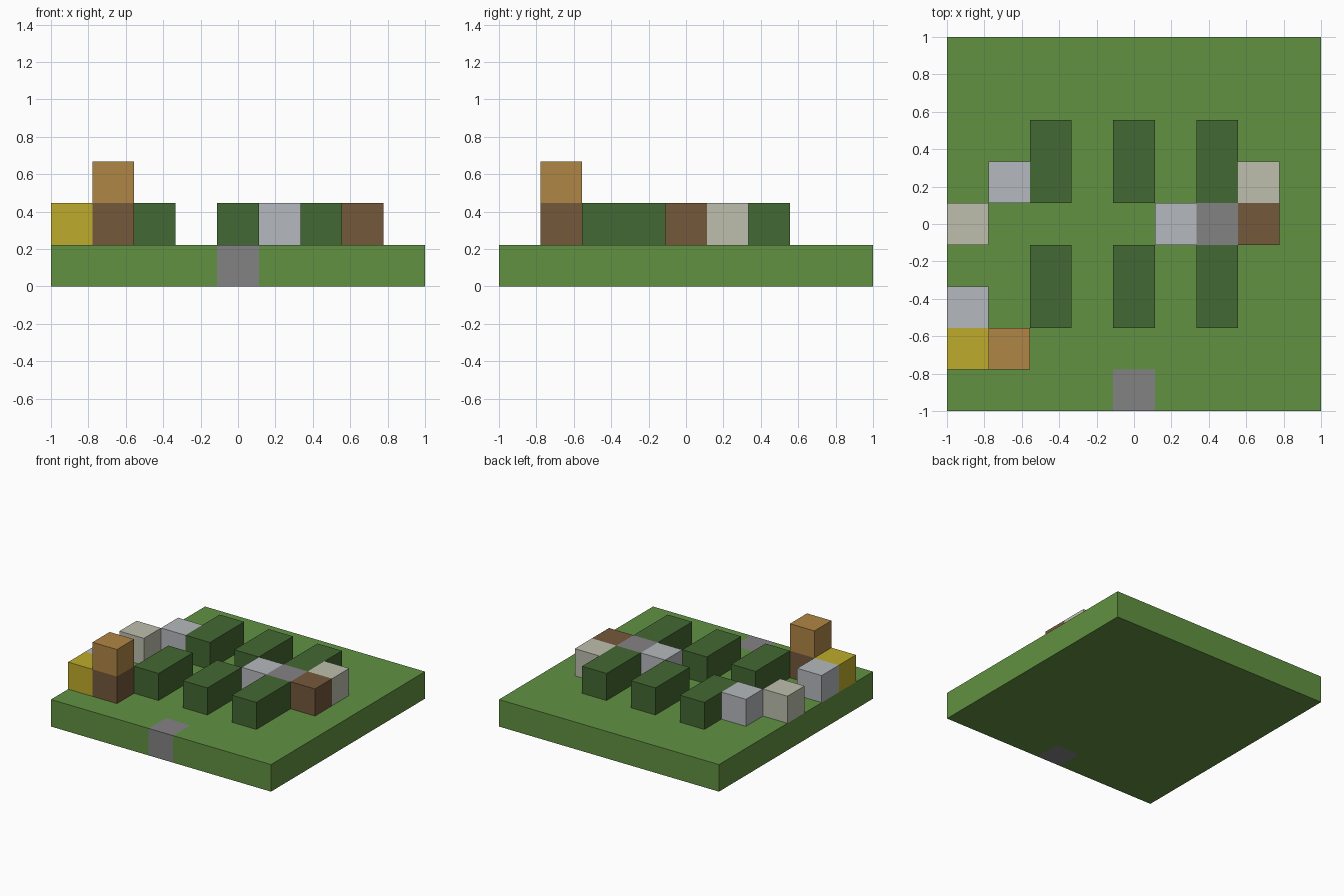
import bpy
import bmesh

if "Cube" in bpy.data.objects:
    bpy.data.objects.remove(bpy.data.objects["Cube"], do_unlink=True)

U = 2 / 9  # one block; the ground is nine blocks square


def linear(c):
    c /= 255
    return c / 12.92 if c <= 0.04045 else ((c + 0.055) / 1.055) ** 2.4


def material(name, *rgb):
    mat = bpy.data.materials.new(name)
    mat.use_nodes = True
    colour = (*map(linear, rgb), 1)
    mat.diffuse_color = colour
    mat.node_tree.nodes["Principled BSDF"].inputs["Base Color"].default_value = colour
    return mat


grass = material("grass green", 98, 145, 66)
leaf = material("dark leaf green", 68, 104, 51)
silver = material("silver grey", 181, 185, 189)
pale = material("pale stone", 189, 191, 173)
stone = material("mid grey", 132, 130, 132)
brown = material("wood brown", 117, 88, 59)
tan = material("tan orange", 176, 134, 69)
yellow = material("straw yellow", 191, 171, 44)


def prism(name, outline, level, mat):
    """Extrude an outline, in block units, by one block from the given level."""
    bm = bmesh.new()
    base = bm.faces.new([bm.verts.new((x * U, y * U, level * U)) for x, y in outline])
    top = bmesh.ops.extrude_face_region(bm, geom=[base], use_keep_orig=True)["geom"]
    bmesh.ops.translate(bm, vec=(0, 0, U),
                        verts=[v for v in top if isinstance(v, bmesh.types.BMVert)])
    bmesh.ops.recalc_face_normals(bm, faces=bm.faces)
    mesh = bpy.data.meshes.new(name)
    bm.to_mesh(mesh)
    bm.free()
    mesh.materials.append(mat)
    obj = bpy.data.objects.new(name, mesh)
    bpy.context.collection.objects.link(obj)
    return obj


def block(name, i, j, level, mat, depth=1):
    """Block centred on column i, starting at row j and running back by depth."""
    x0, x1, y0, y1 = i - 0.5, i + 0.5, j - 0.5, j - 0.5 + depth
    return prism(name, [(x0, y0), (x1, y0), (x1, y1), (x0, y1)], level, mat)


# Ground slab, notched at the front for the path stone
E, H = 4.5, 0.5
prism("ground", [(-E, -E), (-H, -E), (-H, 1 - E), (H, 1 - E),
                 (H, -E), (E, -E), (E, E), (-E, E)], 0, grass)
block("path_stone", 0, -4, 0, stone)

# Two rows of three hedges
for i, side in ((-2, "right"), (0, "middle"), (2, "left")):
    block(f"front_hedge_{side}", i, -2, 1, leaf, depth=2)
    block(f"back_hedge_{side}", i, 1, 1, leaf, depth=2)

# Group on the left
block("left_silver_block", 1, 0, 1, silver)
block("left_grey_block", 2, 0, 1, stone)
block("left_wood_block", 3, 0, 1, brown)
block("left_pale_block", 3, 1, 1, pale)

# Group on the right, with a two-block post
block("right_back_silver_block", -3, 1, 1, silver)
block("right_pale_block", -4, 0, 1, pale)
block("right_front_silver_block", -4, -2, 1, silver)
block("straw_block", -4, -3, 1, yellow)
block("post_base", -3, -3, 1, brown)
block("post_top", -3, -3, 2, tan)
